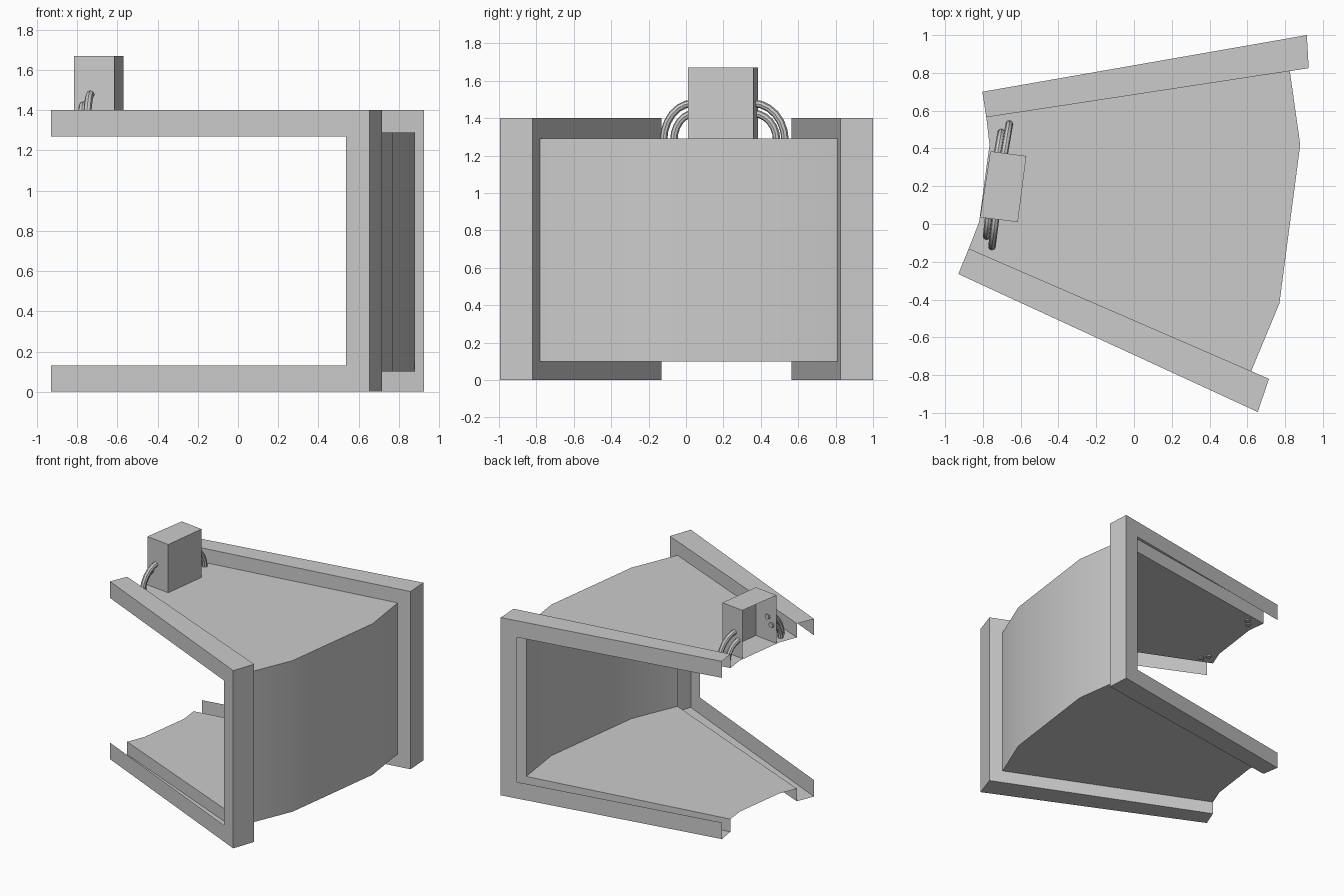
import bpy, math
from mathutils import Vector

if "Cube" in bpy.data.objects:
    bpy.data.objects.remove(bpy.data.objects["Cube"])

H = 1.40            # frame height
ZB, ZT = 0.10, 1.29 # floor and ceiling of the panel


def make(name, polys, smooth=False):
    """Mesh from polygons given as point lists, welding shared points."""
    verts, index, faces = [], {}, []
    for poly in polys:
        face = []
        for p in poly:
            key = tuple(round(c, 4) for c in p)
            if key not in index:
                index[key] = len(verts)
                verts.append(key)
            face.append(index[key])
        faces.append(face)
    me = bpy.data.meshes.new(name)
    me.from_pydata(verts, [], faces)
    ob = bpy.data.objects.new(name, me)
    bpy.context.collection.objects.link(ob)
    if smooth:
        bpy.ops.object.select_all(action='DESELECT')
        bpy.context.view_layer.objects.active = ob
        ob.select_set(True)
        bpy.ops.object.shade_smooth_by_angle(angle=math.radians(35))
    return ob


def c_path(a, b, inset_z, inset):
    """C-shaped path in the vertical plane through a-b, open at a."""
    d = (Vector(b) - Vector(a)).normalized()
    e = Vector(b) - d * inset
    return [(*a, H - inset_z), (*e, H - inset_z), (*e, inset_z), (*a, inset_z)]


def bridge(p, q, flip=False):
    polys = [[p[i], p[i + 1], q[i + 1], q[i]] for i in range(len(p) - 1)]
    return [f[::-1] for f in polys] if flip else polys


def c_frame(name, a, b, ia, ib, panel_corner, flip):
    """Channel-section C frame, open toward the room and at its ends."""
    lip = c_path(a, b, 0.13, 0.13)
    outer = c_path(a, b, 0, 0)
    inner = c_path(ia, ib, 0, 0)
    seat = [(*ia, ZT), (*panel_corner, ZT), (*panel_corner, ZB), (*ia, ZB)]
    make(name, bridge(lip, outer, flip) + bridge(outer, inner, flip)
         + bridge(inner, seat, flip))


# Curved panel: ceiling, outer wall and floor
outer_arc = [(0.62, -0.78), (0.77, -0.42), (0.88, 0.42), (0.825, 0.81)]
inner_arc = [(-0.875, -0.13), (-0.82, 0.01), (-0.765, 0.42), (-0.782, 0.565)]
rows = [[(x, y, z) for x, y in arc] for arc, z in
        ((inner_arc, ZB), (outer_arc, ZB), (outer_arc, ZT), (inner_arc, ZT))]
ceiling = rows[2] + rows[3][::-1]
floor = rows[0] + rows[1][::-1]
make("curved_panel", [floor, ceiling] + bridge(rows[1], rows[2], True), True)

# End frames
c_frame("front_frame", (-0.93, -0.265), (0.655, -0.995), inner_arc[0],
        (0.715, -0.82), outer_arc[0], True)
c_frame("back_frame", (-0.803, 0.70), (0.915, 1.0), inner_arc[3],
        (0.925, 0.825), outer_arc[3], False)

# Junction box, open on its inner side and underneath
box = [(-0.815, 0.035), (-0.615, 0.01), (-0.57, 0.36), (-0.76, 0.385)]
low = [(x, y, ZT) for x, y in box]
top = [(x, y, 1.67) for x, y in box]
make("junction_box", bridge(low, top) and
     [[low[i], low[i + 1], top[i + 1], top[i]] for i in range(3)] + [top])


# Cables arching from the box down into the ceiling
def cable(name, start, end, height, radius=0.02, segs=6, sides=8):
    a, b = Vector((*start, ZT - 0.01)), Vector((*end, ZT - 0.01))
    span = b - a
    out = span.normalized()
    side = Vector((-out.y, out.x, 0))
    rings = []
    for i in range(segs + 1):
        t = math.pi / 2 * i / segs
        c = a + span * math.sin(t) + Vector((0, 0, height * math.cos(t)))
        n = out * math.sin(t) + Vector((0, 0, math.cos(t)))
        rings.append([tuple(c + radius * (n * math.cos(u) + side * math.sin(u)))
                      for u in (2 * math.pi * k / sides for k in range(sides + 1))])
    polys = []
    for r, s in zip(rings, rings[1:]):
        polys += bridge(r, s)
    polys += [rings[0][:-1][::-1], rings[-1][:-1]]
    make(name, polys, True)


cable("back_cable_large", (-0.69, 0.355), (-0.66, 0.53), 0.20)
cable("back_cable_small", (-0.725, 0.36), (-0.703, 0.485), 0.145)
cable("front_cable_large", (-0.732, 0.04), (-0.752, -0.12), 0.20)
cable("front_cable_small", (-0.768, 0.045), (-0.78, -0.065), 0.145)
